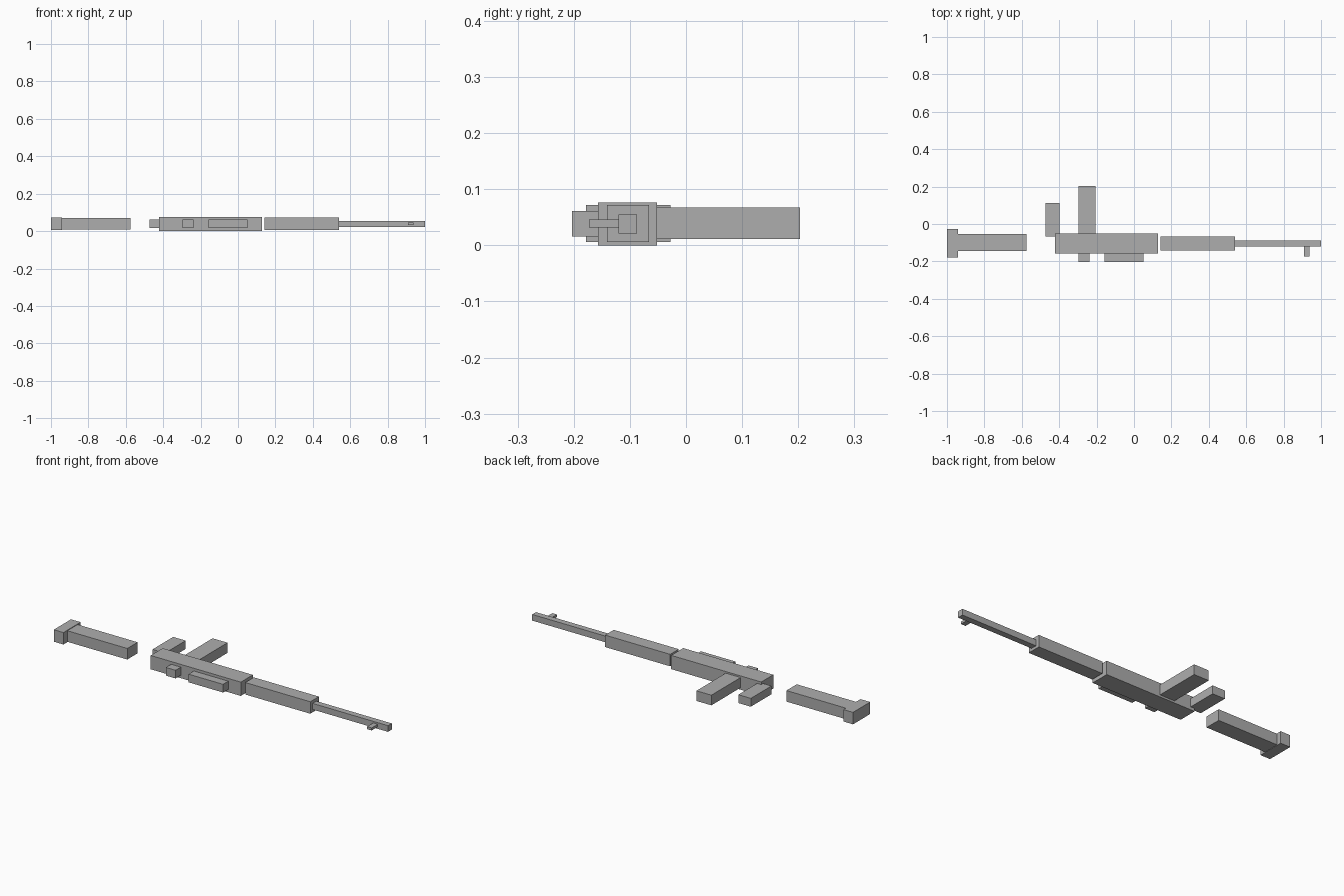
import bpy

grey = bpy.data.materials.new("plain_grey")
grey.diffuse_color = (0.42, 0.42, 0.42, 1)


def box(name, x, y, z):
    """Box spanning the given (min, max) ranges."""
    lo, hi = zip(x, y, z)
    bpy.ops.mesh.primitive_cube_add(size=1, location=[(a + b) / 2 for a, b in zip(lo, hi)])
    ob = bpy.context.object
    ob.name = name
    for v in ob.data.vertices:
        v.co = [c * (b - a) for c, a, b in zip(v.co, lo, hi)]
    ob.data.materials.append(grey)
    return ob


# Main body, lying on its side
box("receiver", (-0.423, 0.127), (-0.157, -0.052), (0.0, 0.076))
box("handguard", (0.143, 0.54), (-0.141, -0.066), (0.006, 0.072))
box("barrel", (0.54, 1.0), (-0.12, -0.087), (0.021, 0.055))

# Detached stock with its end plate
box("stock", (-0.941, -0.575), (-0.144, -0.054), (0.008, 0.069))
box("butt_plate", (-1.0, -0.941), (-0.178, -0.028), (0.006, 0.072))

# Parts below the body
box("magazine", (-0.297, -0.206), (-0.052, 0.203), (0.011, 0.067))
box("grip", (-0.474, -0.398), (-0.068, 0.112), (0.016, 0.062))

# Parts along the top edge
box("sight_rail", (-0.159, 0.051), (-0.203, -0.157), (0.016, 0.061))
box("rear_sight", (-0.298, -0.239), (-0.203, -0.157), (0.016, 0.061))
box("front_sight", (0.909, 0.937), (-0.173, -0.12), (0.032, 0.046))
